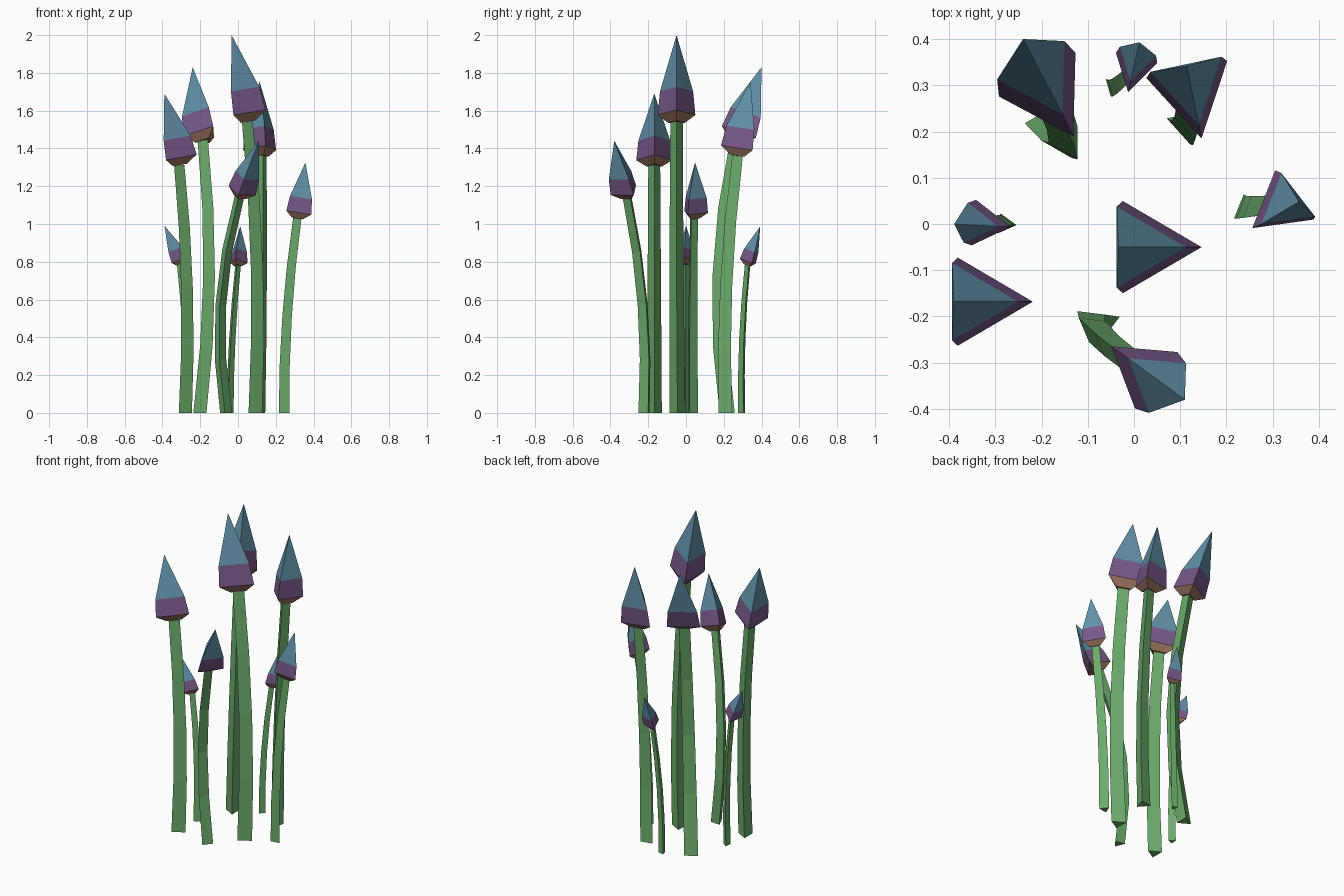
import bpy, bmesh, math
from mathutils import Vector

if "Cube" in bpy.data.objects:
    bpy.data.objects.remove(bpy.data.objects["Cube"])


def material(name, rgb):
    m = bpy.data.materials.new(name)
    m.diffuse_color = (*rgb, 1)
    m.use_nodes = True
    m.node_tree.nodes["Principled BSDF"].inputs["Base Color"].default_value = m.diffuse_color
    return m


GREEN = material("stem green", (0.15, 0.41, 0.15))
BLUE = material("tip blue", (0.12, 0.28, 0.39))
PURPLE = material("band purple", (0.185, 0.10, 0.25))
BROWN = material("base brown", (0.32, 0.17, 0.115))
UP = Vector((0, 0, 1))


def loft(name, rings, mats, apex=None):
    """Skin a stack of triangular rings, one material per level (last repeats)."""
    bm = bmesh.new()
    loops = [[bm.verts.new(p) for p in r] for r in rings]
    last = len(mats) - 1
    bm.faces.new(loops[0][::-1])
    for k, (a, b) in enumerate(zip(loops, loops[1:])):
        for i in range(3):
            j = (i + 1) % 3
            bm.faces.new((a[i], a[j], b[j], b[i])).material_index = min(k, last)
    top = loops[-1]
    if apex is None:
        bm.faces.new(top)
    else:
        tip = bm.verts.new(apex)
        for i in range(3):
            bm.faces.new((top[i], top[(i + 1) % 3], tip)).material_index = last
    bmesh.ops.recalc_face_normals(bm, faces=bm.faces)
    me = bpy.data.meshes.new(name)
    bm.to_mesh(me)
    bm.free()
    for m in mats:
        me.materials.append(m)
    bpy.context.collection.objects.link(bpy.data.objects.new(name, me))


def ring(center, radius, angle, axis):
    q = UP.rotation_difference(axis)
    return [center + q @ Vector((radius * math.cos(a), radius * math.sin(a), 0))
            for a in (angle + i * math.tau / 3 for i in range(3))]


def stalk(n, foot, bend, top, tip, degrees, size):
    foot, bend, top, tip = Vector((*foot, 0)), Vector(bend), Vector(top), Vector(tip)
    angle = math.radians(degrees)

    # stem centre: the parabola through foot, bend and top
    def centre(z):
        slope = (bend - foot) / bend.z
        curve = ((top - bend) / (top.z - bend.z) - slope) / top.z
        return foot + slope * z + curve * z * (z - bend.z)

    # bent, tapering three-sided stem
    rings = []
    for i in range(5):
        t = i / 4
        z = top.z * t
        axis = centre(z + 0.01) - centre(z - 0.01) if i else UP
        rings.append(ring(centre(z), size * (0.42 - 0.09 * t), angle, axis))
    loft(f"stem_{n}", rings, [GREEN])

    # pointed bud: brown underside, purple band, blue tip
    axis = tip - top
    rings = [ring(top + axis * t, size * s, angle, axis)
             for t, s in ((0, 0.45), (0.10, 1), (0.37, 0.88))]
    loft(f"bud_{n}", rings, [BROWN, PURPLE, BLUE], apex=tip)


# foot, bend, stem top, bud tip, facing angle, bud radius
STALKS = (
    ((.08, -.045), (.09, -.05, .75), (.04, -.05, 1.54), (-.034, -.05, 2), 0, .115),
    ((-.29, -.168), (-.278, -.168, .5), (-.32, -.168, 1.31), (-.39, -.168, 1.69), 0, .11),
    ((-.19, .218), (-.143, .175, .7), (-.177, .265, 1.44), (-.24, .4, 1.83), 180, .11),
    ((.112, .215), (.124, .22, .7), (.126, .278, 1.36), (.114, .342, 1.755), 42, .103),
    ((-.065, -.215), (-.093, -.223, .57), (.005, -.306, 1.14), (.11, -.38, 1.44), 23, .088),
    ((.242, .032), (.257, .031, .5), (.312, .038, 1.03), (.357, .048, 1.325), -22, .078),
    ((-.28, 0), (-.281, 0, .4), (-.312, 0, .785), (-.389, 0, .99), -6, .057),
    ((-.045, .298), (-.032, .301, .4), (-.002, .328, .78), (.012, .393, .988), 16, .053),
)
for n, args in enumerate(STALKS, 1):
    stalk(n, *args)
